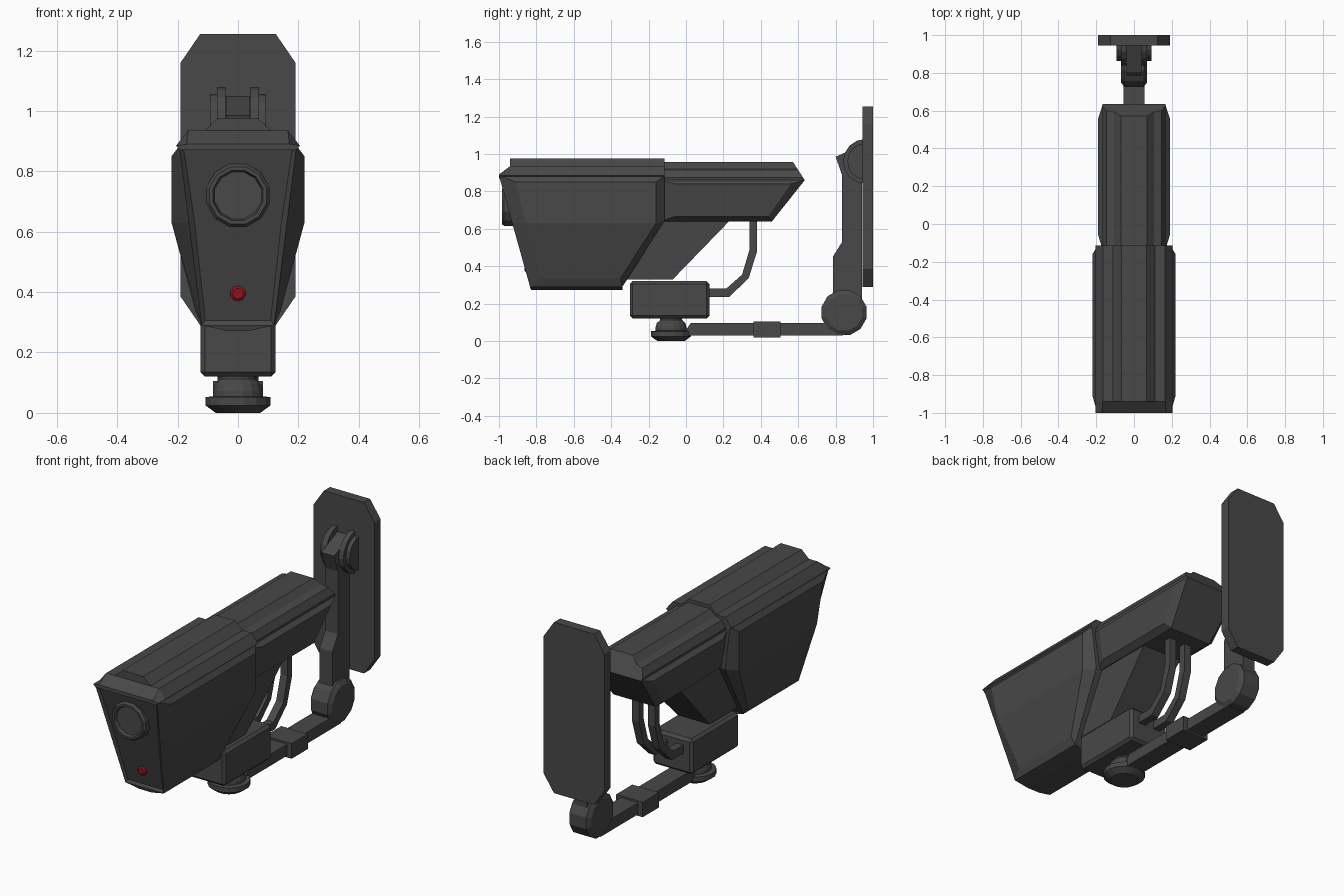
import bpy, bmesh
from math import sin, cos, pi, radians

if "Cube" in bpy.data.objects:
    bpy.data.objects.remove(bpy.data.objects["Cube"])


def material(name, color):
    m = bpy.data.materials.new(name)
    m.diffuse_color = color
    m.use_nodes = True
    m.node_tree.nodes["Principled BSDF"].inputs["Base Color"].default_value = m.diffuse_color
    return m


dark = material("dark_grey", (.065, .065, .065, 1))
red = material("red", (.3, .006, .01, 1))


def loft(name, rings, split=None, bevel=0, mat=dark, recess=False):
    """Skin a list of equal point rings and cap both ends."""
    bm = bmesh.new()
    vs = [[bm.verts.new(p) for p in r] for r in rings]
    n = len(rings[0])
    for a, b in zip(vs, vs[1:]):
        for i in range(n):
            j = (i + 1) % n
            bm.faces.new((a[i], a[j], b[j], b[i]))
    for r in (vs[0], vs[-1]):
        f = bm.faces.new(r)
        if split:
            bmesh.utils.face_split(f, r[split[0]], r[split[1]])
    bmesh.ops.recalc_face_normals(bm, faces=bm.faces)
    if recess:  # sink the faces looking forward
        front = [f for f in bm.faces if f.normal.y < -.9]
        bmesh.ops.inset_region(bm, faces=front, thickness=.018, depth=-.012)
    me = bpy.data.meshes.new(name)
    bm.to_mesh(me)
    bm.free()
    me.materials.append(mat)
    ob = bpy.data.objects.new(name, me)
    bpy.context.collection.objects.link(ob)
    if bevel:
        m = ob.modifiers.new("bevel", 'BEVEL')
        m.width, m.segments, m.limit_method = bevel, 1, 'ANGLE'
        m.angle_limit = radians(40)
    return ob


def side(pts, x):
    """Side outline (y, z) placed at x, which may be a function of z."""
    return [(x(z) if callable(x) else x, y, z) for y, z in pts]


def slab(name, pts, x0, x1, **kw):
    return loft(name, [side(pts, x0), side(pts, x1)], **kw)


def paneled(name, outer, inner, wo, wi, **kw):
    """Solid with tapered sides and a raised bevelled panel on both sides."""
    neg = lambda f: (lambda z: -f(z))
    return loft(name, [side(inner, neg(wi)), side(outer, neg(wo)),
                       side(outer, wo), side(inner, wi)], **kw)


def roof_ring(half, y):
    full = half + [(-x, z) for x, z in reversed(half)]
    return [(x, y(z) if callable(y) else y, z) for x, z in full]


def box(y0, y1, z0, z1):
    return [(y0, z0), (y1, z0), (y1, z1), (y0, z1)]


def lathe(name, axis, c, prof, n, **kw):
    """Rings of (radius, distance along axis) round centre c."""
    rings = []
    for r, t in prof:
        ring = []
        for i in range(n):
            a = 2 * pi * (i + .5) / n
            u, v = r * cos(a), r * sin(a)
            p = {'x': (t, u, v), 'y': (u, t, v), 'z': (u, v, t)}[axis]
            ring.append(tuple(p[k] + c[k] for k in range(3)))
        rings.append(ring)
    return loft(name, rings, **kw)


# Front housing with raised side panels, recessed face and keel
paneled("front_housing",
        [(-1, .885), (-.929, .63), (-.834, .29), (-.34, .29), (-.115, .64), (-.115, .885)],
        [(-.91, .85), (-.855, .63), (-.775, .335), (-.35, .335), (-.16, .63), (-.16, .85)],
        lambda z: .12 + (z - .29) * .124,
        lambda z: .22 if z > .6 else .14, split=(1, 4), recess=True)
keel_w = lambda z: .12 if z > .28 else .04
slab("housing_keel", [(-.834, .29), (-.34, .29), (-.34, .272), (-.828, .272)],
     lambda z: -keel_w(z), keel_w)

# Front hood: sloping brow, eaves and raised ridge
eaves = [(.19, .87), (.205, .885), (.165, .935)]
loft("front_hood", [roof_ring([(.19, .87), (.205, .885), (.17, .89)], -1),
                    roof_ring(eaves, -.94), roof_ring(eaves, -.115)])
ridge = [(.11, .92), (.11, .935), (.065, .977)]
loft("front_hood_ridge", [roof_ring(ridge, -.94), roof_ring(ridge, -.115)])

# Rear housing, its roof and the tapered chin
paneled("rear_housing",
        [(-.14, .86), (.635, .86), (.46, .64), (-.14, .64)],
        [(-.06, .84), (.56, .84), (.44, .665), (-.06, .665)],
        lambda z: .13 + (z - .64) * .16, lambda z: .165 + (z - .665) * .14)
rear_roof = [(.165, .86), (.168, .875), (.145, .915), (.105, .925), (.07, .957)]
loft("rear_roof", [roof_ring(rear_roof, -.14),
                   roof_ring(rear_roof, lambda z: .635 - .65 * (z - .86))])
chin_w = lambda z: .10 + (z - .33) * .08
slab("rear_chin", [(-.36, .33), (-.07, .33), (.24, .65), (-.15, .65)],
     lambda z: -chin_w(z), chin_w)

# Lens barrel with recessed glass, and red indicator
lathe("lens", 'y', (0, 0, .72),
      [(.108, -.9), (.108, -.972), (.098, -.985), (.086, -.985), (.08, -.968)], 12)
lathe("indicator_light", 'y', (0, 0, .395),
      [(.026, -.83), (.026, -.858), (.018, -.864)], 10, mat=red)

# Mount box and swivel knob
slab("mount_box", box(-.30, .125, .12, .32), -.125, .125, bevel=.015)
lathe("swivel_knob", 'z', (0, -.08, 0),
      [(.075, 0), (.11, .025), (.11, .052), (.085, .055), (.085, .072),
       (.078, .095), (.06, .112), (.06, .13)], 16)

# Pair of cables from rear housing to mount box
cable = [(.34, .65), (.34, .49), (.30, .355), (.215, .28), (.11, .28),
         (.11, .235), (.23, .235), (.335, .335), (.38, .48), (.38, .65)]
for s, tag in ((1, "right"), (-1, "left")):
    slab("cable_" + tag, cable, s * .028, s * .072)

# Horizontal arm, collar, elbow and upright arm
slab("lower_arm", [(0, .03), (.84, .03), (.84, .095), (.025, .095), (0, .06)], -.055, .055)
slab("arm_collar", box(.36, .505, .02, .105), -.083, .083)
lathe("elbow", 'x', (0, .845, .152),
      [(.10, -.068), (.124, -.052), (.124, .052), (.10, .068)], 12)
slab("upper_arm", [(.785, .15), (.785, .45), (.835, .53), (.835, .885), (.80, .985),
                   (.95, 1.05), (.94, .93), (.94, .15)], -.04, .04)


# Hinge cheeks: stepped half discs against the wall plate
def half_disc(r):
    return [(.96 - r * sin(a), .96 + r * cos(a)) for a in (pi * i / 8 for i in range(9))]


for s, tag in ((1, "right"), (-1, "left")):
    slab("hinge_cheek_" + tag, half_disc(.12), s * .041, s * .07)
    slab("hinge_cap_" + tag, half_disc(.097), s * .07, s * .092)

# Wall plate with clipped corners
plate = [(.125, .29), (.19, .385), (.19, 1.16), (.125, 1.255)]
loft("wall_plate", [roof_ring(plate, .945), roof_ring(plate, 1.0)])
